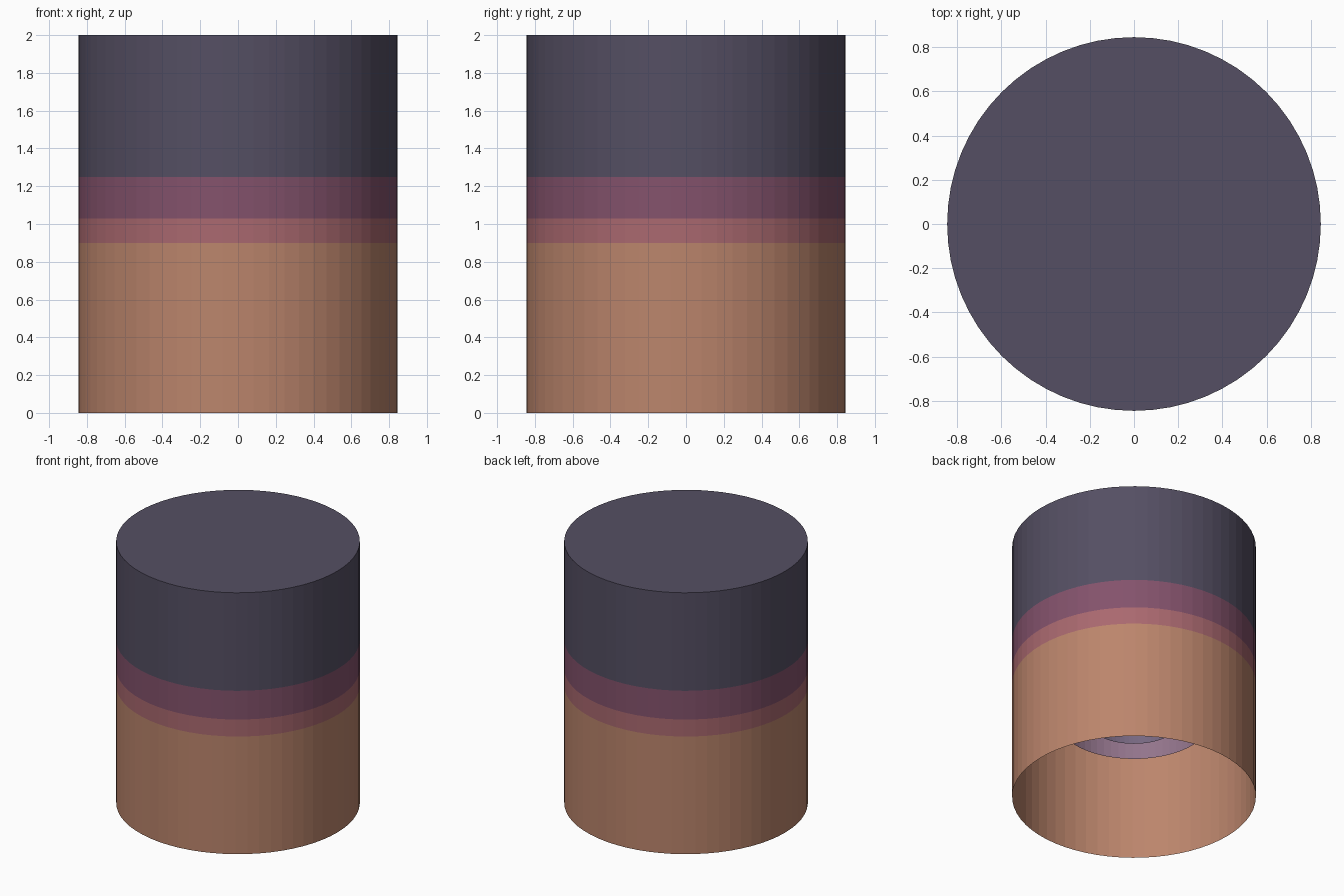
import bpy, bmesh, math

if "Cube" in bpy.data.objects:
    bpy.data.objects.remove(bpy.data.objects["Cube"])

SIDES = 64


def material(name, rgb):
    m = bpy.data.materials.new(name)
    m.diffuse_color = (*rgb, 1)
    m.use_nodes = True
    m.node_tree.nodes["Principled BSDF"].inputs["Base Color"].default_value = m.diffuse_color
    return m


def lathe_ring(bm, radius, height):
    """Ring of vertices; height is a function of the angle."""
    ring = []
    for i in range(SIDES):
        a = 2 * math.pi * i / SIDES
        ring.append(bm.verts.new((radius * math.cos(a), radius * math.sin(a), height(a))))
    return ring


def wall(bm, low, high, mat_index=0):
    for i in range(SIDES):
        j = (i + 1) % SIDES
        bm.faces.new((low[i], low[j], high[j], high[i])).material_index = mat_index


def finish(bm, name, mats):
    mesh = bpy.data.meshes.new(name)
    bm.to_mesh(mesh)
    bm.free()
    for m in mats:
        mesh.materials.append(m)
    ob = bpy.data.objects.new(name, mesh)
    bpy.context.collection.objects.link(ob)
    return ob


# Outer shell: four colour bands, closed on top and open below
levels = [0, 0.9, 1.03, 1.25, 2]
band_mats = [
    material("orange_band", (0.50, 0.235, 0.15)),
    material("rose_band", (0.40, 0.14, 0.16)),
    material("plum_band", (0.23, 0.085, 0.15)),
    material("slate_band", (0.09, 0.078, 0.125)),
]
bm = bmesh.new()
rings = [lathe_ring(bm, 0.845, lambda a, z=z: z) for z in levels]
for k in range(4):
    wall(bm, rings[k], rings[k + 1], k)
bm.faces.new(rings[-1]).material_index = 3
finish(bm, "banded_shell", band_mats)


# Two nested ridge rings inside the shell, with wavy upper edges
def ridge(name, radius, top, swing, waves, rgb):
    bm = bmesh.new()
    low = lathe_ring(bm, radius, lambda a: 0.61)
    high = lathe_ring(bm, radius, lambda a: top + swing * (
        math.sin(waves * a) + 0.5 * math.sin((2 * waves + 1) * a + 1)))
    wall(bm, low, high)
    finish(bm, name, [material(name + "_colour", rgb)])


ridge("outer_ridge", 0.53, 1.0, 0.04, 7, (0.29, 0.175, 0.26))
ridge("inner_ridge", 0.32, 0.9, 0.03, 5, (0.18, 0.135, 0.215))
